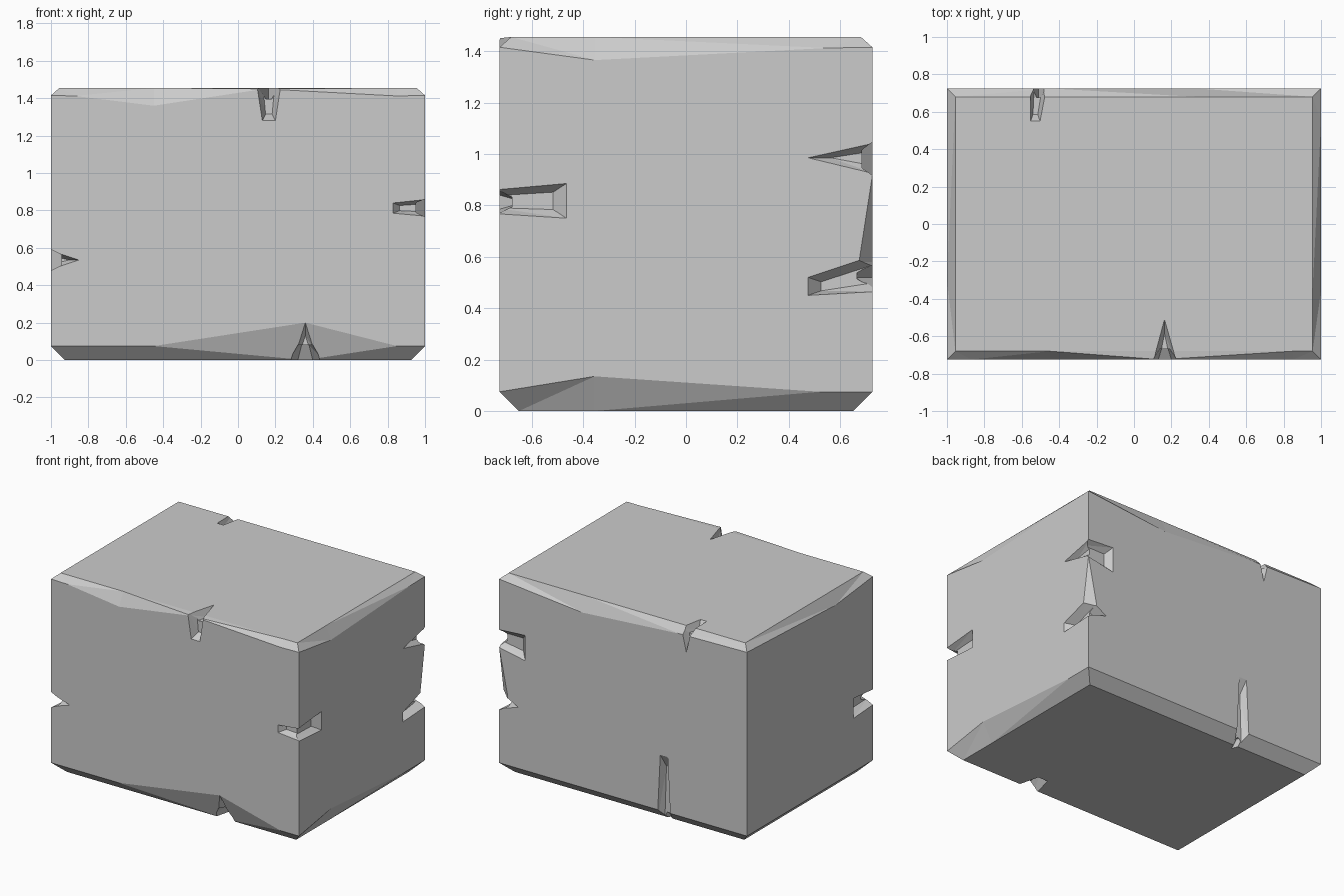
import bpy, bmesh
from mathutils import Vector as V

if "Cube" in bpy.data.objects:
    bpy.data.objects.remove(bpy.data.objects["Cube"])

X, Y, H = 1.0, 0.725, 1.455
TOP, LOW = 0.045, 0.075        # insets of the top and bottom bevels


def make(name, bm):
    bmesh.ops.recalc_face_normals(bm, faces=bm.faces)
    me = bpy.data.meshes.new(name)
    bm.to_mesh(me)
    bm.free()
    ob = bpy.data.objects.new(name, me)
    bpy.context.collection.objects.link(ob)
    return ob


# Block: each side has a worn bevel line, given as (position along side, z)
sides = [
    (lambda t, i: (t, -Y + i), X,
     [(-.87, 1.412), (-.45, 1.36), (.14, 1.45), (.85, 1.412)],
     [(-.45, .075), (.36, .2), (.85, .075)]),
    (lambda t, i: (X - i, t), Y,
     [(-.355, 1.365), (.55, 1.412)], [(-.355, .135), (.52, .075)]),
    (lambda t, i: (-t, Y - i), X,
     [(-.33, 1.35), (.45, 1.405)], []),
    (lambda t, i: (-X + i, -t), Y, [(.3, 1.37)], []),
]
bm = bmesh.new()
rims = {True: [], False: []}
for at, half, up, low in sides:
    lines = []
    for pts, z_edge, z_cap, inset, is_top in ((up, H - .04, H, TOP, True), (low, .075, 0, LOW, False)):
        pts = [(-half, z_edge)] + pts + [(half, z_edge)]
        outer = [bm.verts.new((*at(t, 0), z)) for t, z in pts]
        inner = [bm.verts.new((*at(max(-half + inset, min(half - inset, t)), inset), z_cap)) for t, z in pts]
        for k in range(len(pts) - 1):
            bm.faces.new((outer[k], outer[k + 1], inner[k + 1], inner[k]))
        rims[is_top] += inner[:-1]
        lines.append(outer)
    bm.faces.new(lines[1] + lines[0][::-1])
bmesh.ops.remove_doubles(bm, verts=bm.verts, dist=1e-4)
bmesh.ops.holes_fill(bm, edges=[e for e in bm.edges if e.is_boundary], sides=0)
bmesh.ops.triangulate(bm, faces=[f for f in bm.faces if len(f.verts) == 4])
block = make("stone_block", bm)


def cut(points):
    bm = bmesh.new()
    for p in points:
        bm.verts.new(p)
    bmesh.ops.remove_doubles(bm, verts=bm.verts, dist=1e-4)
    r = bmesh.ops.convex_hull(bm, input=bm.verts)
    junk = [g for g in set(r["geom_interior"] + r["geom_unused"]) if isinstance(g, bmesh.types.BMVert)]
    bmesh.ops.delete(bm, geom=junk, context='VERTS')
    cutter = make("notch_cutter", bm)
    mod = block.modifiers.new("notch", 'BOOLEAN')
    mod.operation, mod.solver, mod.object = 'DIFFERENCE', 'EXACT', cutter
    bpy.context.view_layer.objects.active = block
    bpy.ops.object.modifier_apply(modifier=mod.name)
    bpy.data.objects.remove(cutter)


def notch(c, a, b, e, edge, far_a, far_b, depth=.055):
    """Chip across an edge: a tapered recess on each of the two faces.
    c: edge origin, a/b: inward directions, e: along the edge;
    edge: span at the edge, far: (reach, low, high) on each face."""
    c, a, b, e = V(c), V(a), V(b), V(e)
    for u, n, (reach, lo, hi) in ((a, b, far_a), (b, a, far_b)):
        k = .8 if hi > lo else .65
        pts = []
        for t, (v0, v1) in ((-.02, edge), (reach, (lo, hi))):
            m = (v0 + v1) / 2
            for v in (v0, v1):
                pts.append(c + u * t + e * v)
                pts.append(c + u * t + e * v - n * .02)
                pts.append(c + u * (t * k if t > 0 else t) + e * (m + (v - m) * .5) + n * depth)
        cut(pts)


px, nx, py, ny, pz, nz = (1, 0, 0), (-1, 0, 0), (0, 1, 0), (0, -1, 0), (0, 0, 1), (0, 0, -1)
# Worn stretch of the back right edge, between its two chips
cut([(1, .727, .93), (1.03, .76, .93), (1.001, .672, .58), (.93, .726, .58), (1.03, .76, .55),
     (1.001, .68, .53), (.94, .726, .53)])
# Chips on vertical edges
notch((X, -Y, 0), nx, py, pz, (.768, .86), (.17, .785, .84), (.26, .75, .885), .048)
notch((-X, -Y, 0), px, py, pz, (.48, .59), (.15, .535, .535), (.225, .465, .61))
notch((X, Y, 0), nx, ny, pz, (.92, 1.045), (.21, .875, 1.06), (.25, .985, .985), .04)
notch((X, Y, 0), nx, ny, pz, (.465, .61), (.154, .52, .52), (.25, .45, .52), .06)
# Chips on top edges
notch((0, -Y, H), py, nz, px, (.10, .23), (.215, .163, .163), (.175, .13, .20), .058)
notch((0, Y, H), ny, nz, px, (-.555, -.465), (.175, -.553, -.502), (.17, -.51, -.51), .05)
# Chips on bottom edges
notch((0, -Y, 0), py, pz, px, (.26, .46), (.22, .32, .40), (.2, .36, .36), .08)
notch((0, Y, 0), ny, pz, px, (-.385, -.275), (.12, -.33, -.33), (.48, -.36, -.30), .05)
